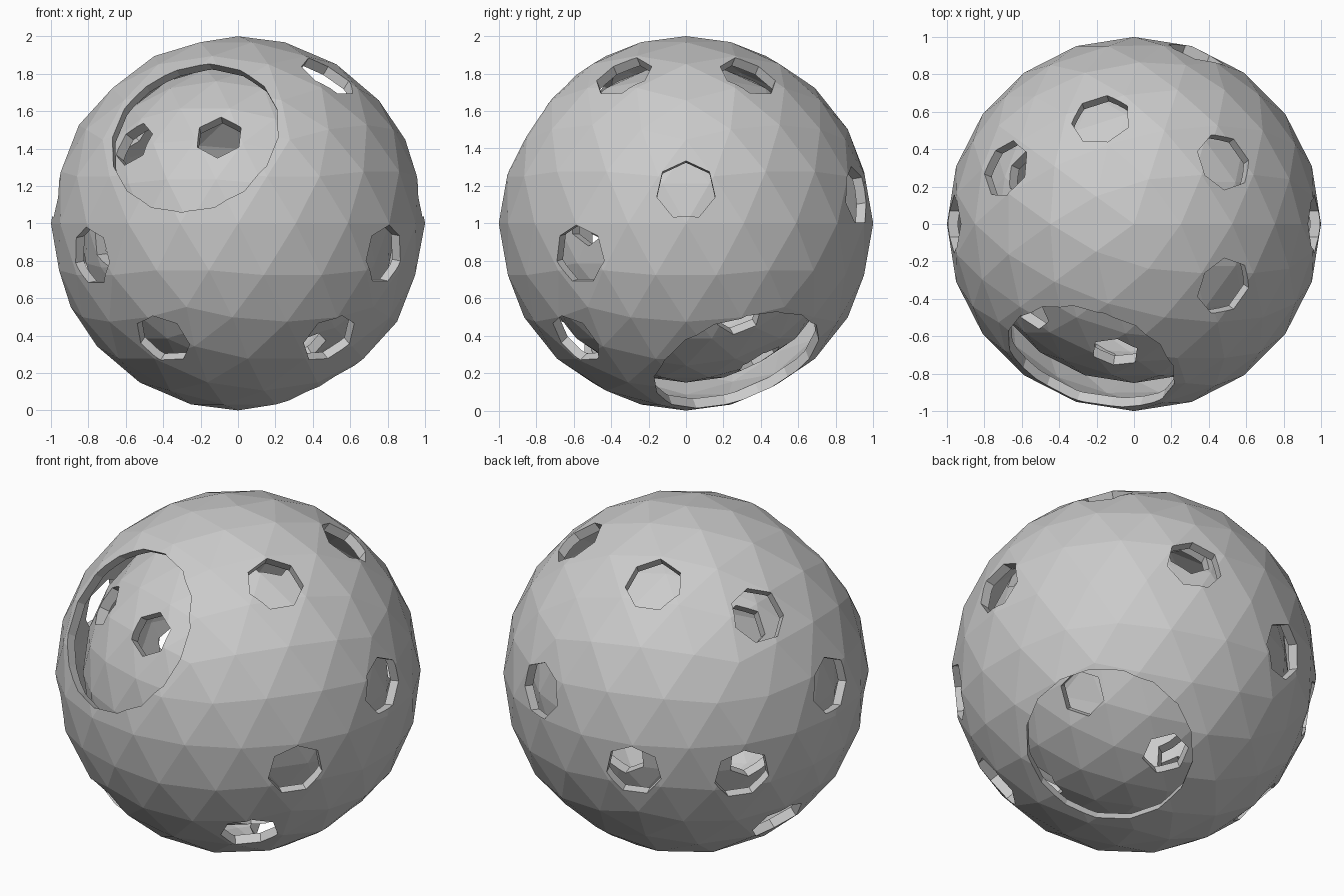
import bpy, bmesh
from math import sqrt
from mathutils import Vector, Matrix

if "Cube" in bpy.data.objects:
    bpy.data.objects.remove(bpy.data.objects["Cube"])

CENTRE = Matrix.Translation((0, 0, 1))


def new_object(name, bm):
    mesh = bpy.data.meshes.new(name)
    bm.to_mesh(mesh)
    bm.free()
    obj = bpy.data.objects.new(name, mesh)
    bpy.context.collection.objects.link(obj)
    return obj


def hollow_ball(name, r_out, r_in):
    """Faceted shell: outer skin plus inward-facing inner skin."""
    bm = bmesh.new()
    bmesh.ops.create_icosphere(bm, subdivisions=3, radius=r_in, matrix=CENTRE)
    bmesh.ops.reverse_faces(bm, faces=bm.faces[:])
    bmesh.ops.create_icosphere(bm, subdivisions=3, radius=r_out, matrix=CENTRE)
    return new_object(name, bm)


def drill(ball, holes, start, end):
    """Cut prism holes (direction, radius, sides) through a shell."""
    bm = bmesh.new()
    for direction, radius, sides in holes:
        d = Vector(direction).normalized()
        m = CENTRE @ Matrix.Translation(d * (start + end) / 2) @ d.to_track_quat('Z', 'Y').to_matrix().to_4x4()
        bmesh.ops.create_cone(bm, cap_ends=True, segments=sides, radius1=radius,
                              radius2=radius, depth=end - start, matrix=m)
    cutter = new_object("hole_cutter", bm)
    cutter.hide_render = True
    mod = ball.modifiers.new("holes", 'BOOLEAN')
    mod.operation = 'DIFFERENCE'
    mod.solver = 'EXACT'
    mod.use_self = True
    mod.object = cutter
    bpy.context.view_layer.objects.active = ball
    bpy.ops.object.modifier_apply(modifier=mod.name)
    bpy.data.objects.remove(cutter)


# outer shell: two large windows and a scatter of small holes
small = [(.49, .34, .80), (.49, -.34, .80), (-.18, .57, .80), (-.70, .30, .65),
         (.98, 0, .18), (.34, .93, .15), (-.98, 0, .18),
         (-.30, .94, -.17), (-.79, .58, -.20), (-.80, -.57, -.18), (.80, -.58, -.17),
         (-.41, -.66, -.63), (.50, -.60, -.63), (-.74, .17, -.65)]
large = [(-.26, -.81, .52), (.46, .31, -.83)]
outer = hollow_ball("outer_shell", 1.0, .945)
drill(outer, [(d, .16, 7) for d in small] + [(d, .465, 16) for d in large], .66, 1.2)

# inner shell: holes seen through the windows, the rest on dodecahedron corners
seen = [Vector(v).normalized() for v in (
    (-.67, -.55, .51), (-.12, -.82, .55), (.615, .29, -.495),
    (.10, .39, -.73), (.36, -.35, -.675), (-.84, .47, -.21))]
phi = (1 + sqrt(5)) / 2
corners = [Vector((x, y, z)) for x in (-1, 1) for y in (-1, 1) for z in (-1, 1)]
for a in (-1 / phi, 1 / phi):
    for b in (-phi, phi):
        corners += [Vector((a, 0, b)), Vector((0, b, a)), Vector((b, a, 0))]
zax = Vector((-.45, -.55, .705)).normalized()
xax = Vector((.905, -.36, .23))
xax = (xax - zax * xax.dot(zax)).normalized()
yax = zax.cross(xax)
dirs = [(xax * c.x + yax * c.y + zax * c.z).normalized() for c in corners]
blank = Vector((-.18, .57, .80)).normalized()
dirs = [d for d in dirs if d.dot(blank) < .95 and all(d.dot(s) < .87 for s in seen)] + seen
inner = hollow_ball("inner_shell", .85, .79)
drill(inner, [(d, .13, 6) for d in dirs], .55, 1.0)
